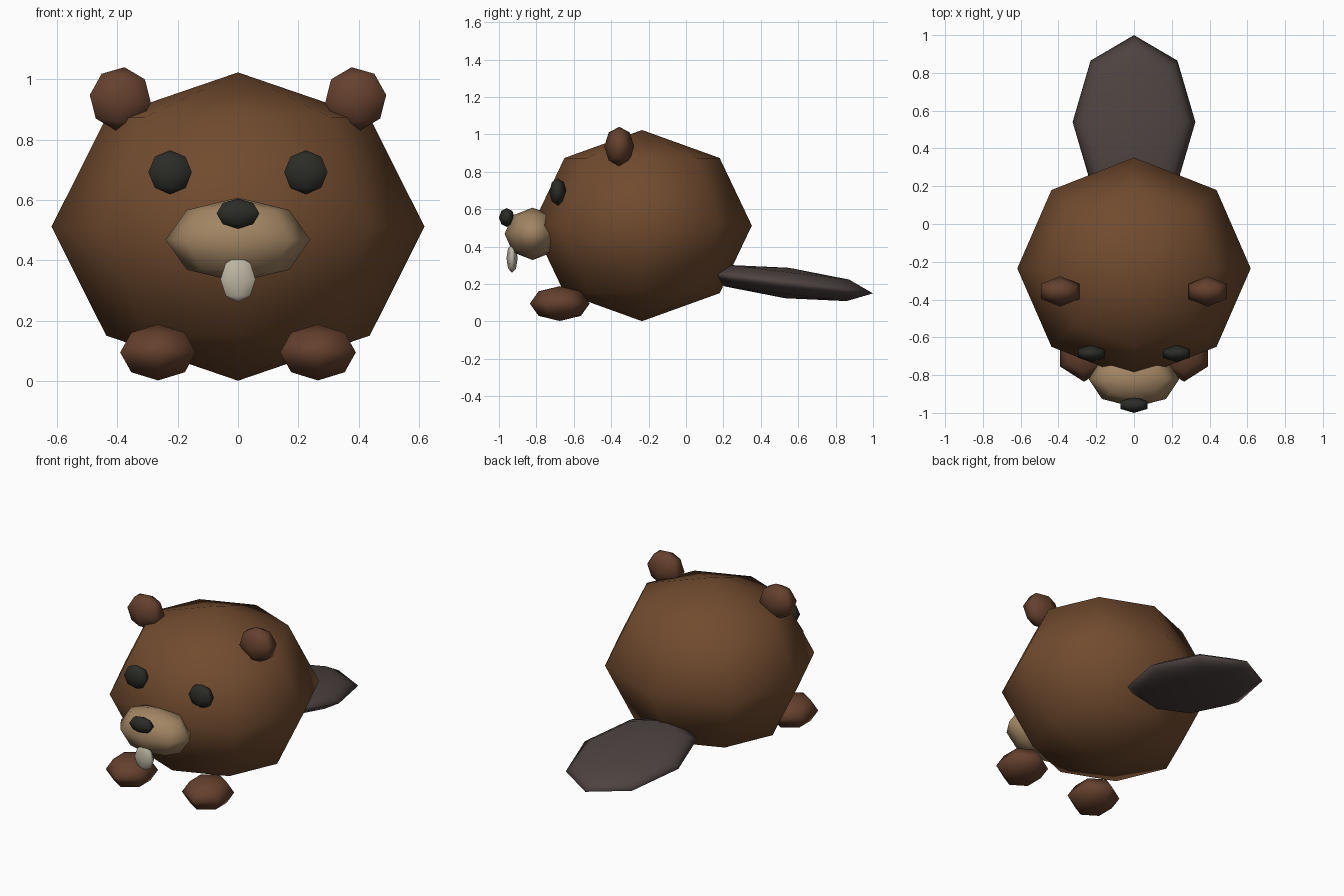
import bpy

if "Cube" in bpy.data.objects:
    bpy.data.objects.remove(bpy.data.objects["Cube"])


def material(name, rgb):
    m = bpy.data.materials.new(name)
    m.diffuse_color = (*rgb, 1)
    m.use_nodes = True
    m.node_tree.nodes["Principled BSDF"].inputs["Base Color"].default_value = m.diffuse_color
    return m


brown = material("brown_fur", (0.165, 0.07, 0.028))
dark_brown = material("dark_brown_fur", (0.13, 0.052, 0.027))
tan = material("tan_fur", (0.36, 0.235, 0.125))
grey = material("tail_skin", (0.075, 0.056, 0.052))
black = material("black", (0.024, 0.024, 0.02))
ivory = material("ivory", (0.50, 0.46, 0.36))


def ball(name, mat, loc, radii, sides, rot=(0, 0, 0)):
    """Coarse four-ring ball, stretched to the given radii."""
    bpy.ops.mesh.primitive_uv_sphere_add(
        segments=sides, ring_count=4, radius=1, location=loc, rotation=rot)
    ob = bpy.context.object
    ob.name = name
    ob.scale = radii
    ob.data.materials.append(mat)
    bpy.ops.object.shade_smooth()
    return ob


# Body, with the head in one rounded mass
ball("body", brown, (0, -0.235, 0.512), (0.618, 0.587, 0.511), 8)

# Flat tail, sloping down to the back
ball("tail", grey, (0, 0.54, 0.205), (0.325, 0.463, 0.082), 8, (-0.12, 0, 0))

# Muzzle, nose and front tooth
ball("muzzle", tan, (0, -0.82, 0.468), (0.24, 0.15, 0.14), 8)
ball("nose", black, (0, -0.958, 0.555), (0.082, 0.042, 0.05), 6)
ball("tooth", ivory, (0, -0.93, 0.337), (0.067, 0.03, 0.077), 6)

# Paired parts
for side, s in (("left", -1), ("right", 1)):
    ball(f"{side}_ear", dark_brown, (s * 0.39, -0.357, 0.935),
         (0.118, 0.08, 0.106), 6, (0, -s * 0.13, 0))
    ball(f"{side}_eye", black, (s * 0.225, -0.685, 0.692),
         (0.083, 0.046, 0.073), 6)
    ball(f"{side}_foot", dark_brown, (s * 0.265, -0.675, 0.095),
         (0.145, 0.16, 0.093), 6)
